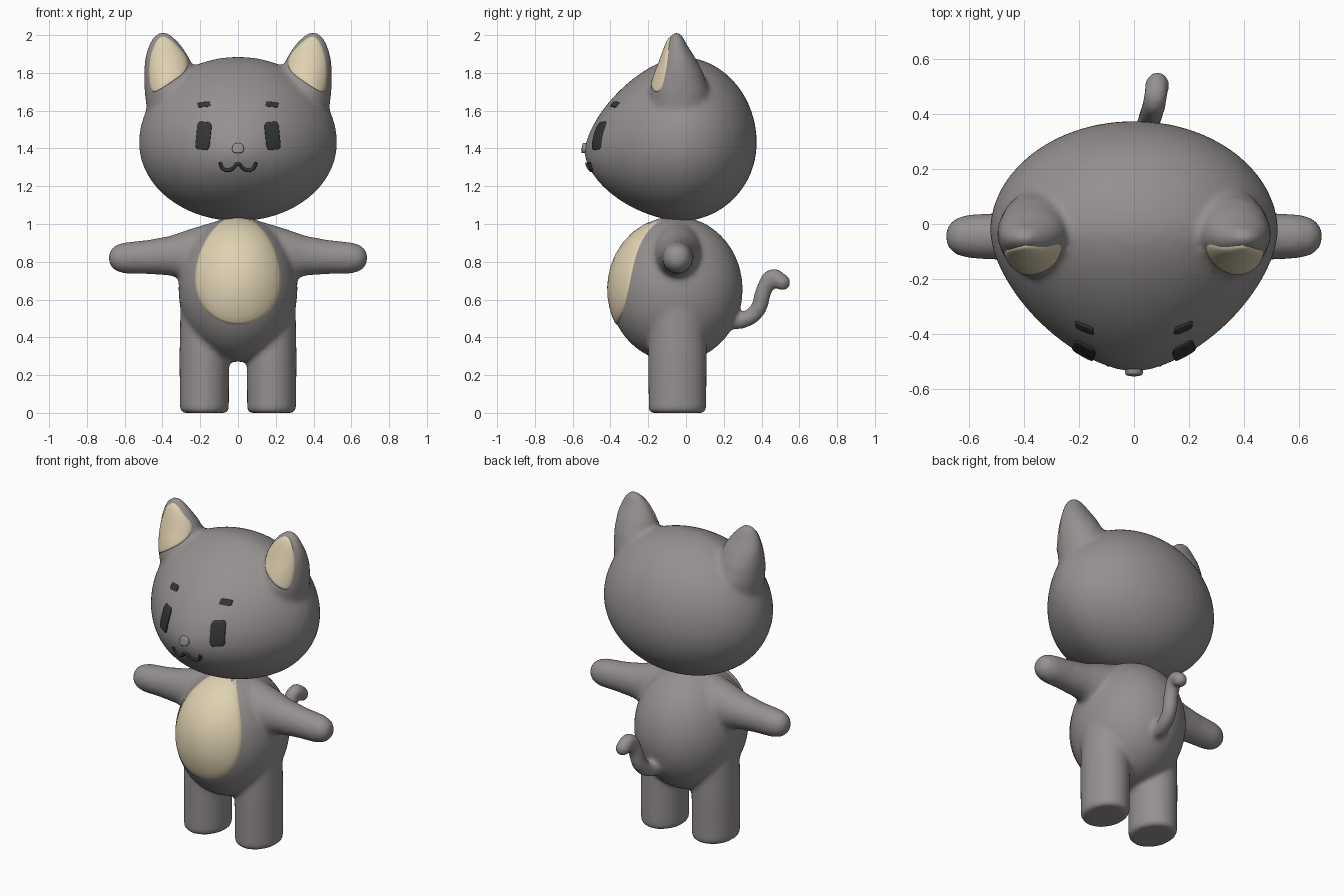
import bpy, bmesh, math
from mathutils import Vector
from mathutils.bvhtree import BVHTree

cube = bpy.data.objects.get("Cube")
if cube:
    bpy.data.objects.remove(cube, do_unlink=True)


def material(name, rgb):
    m = bpy.data.materials.new(name)
    m.use_nodes = True
    m.diffuse_color = (*rgb, 1)
    m.node_tree.nodes["Principled BSDF"].inputs["Base Color"].default_value = (*rgb, 1)
    return m


GREY = material("warm grey fur", (0.30, 0.28, 0.277))
CREAM = material("cream", (0.74, 0.64, 0.44))
DARK = material("charcoal", (0.034, 0.036, 0.036))


def finish(name, bm, mat, sharp=None):
    bmesh.ops.recalc_face_normals(bm, faces=bm.faces)
    mesh = bpy.data.meshes.new(name)
    bm.to_mesh(mesh)
    bm.free()
    mesh.materials.append(mat)
    mesh.shade_smooth()
    if sharp:
        mesh.set_sharp_from_angle(angle=math.radians(sharp))
    ob = bpy.data.objects.new(name, mesh)
    bpy.context.collection.objects.link(ob)
    return ob


def evaluated_mesh(ob):
    bpy.context.view_layer.update()
    dg = bpy.context.evaluated_depsgraph_get()
    return bpy.data.meshes.new_from_object(ob.evaluated_get(dg), depsgraph=dg)


def ball(bm, centre, radii):
    verts = bmesh.ops.create_uvsphere(bm, u_segments=48, v_segments=32, radius=1)["verts"]
    for v in verts:
        v.co = Vector(a * r + c for a, r, c in zip(v.co, radii, centre))
    return verts


def loft(bm, rings, place, seg=32):
    """Closed loft; each ring is (u centre, v centre, along, u radius, v radius)."""
    loops = []
    for u, v, w, ru, rv in rings:
        loops.append([bm.verts.new(place(u + ru * math.cos(a), v + rv * math.sin(a), w))
                      for a in (math.tau * i / seg for i in range(seg))])
    for a, b in zip(loops, loops[1:]):
        for i in range(seg):
            j = (i + 1) % seg
            bm.faces.new((a[i], a[j], b[j], b[i]))
    bm.faces.new(loops[0])
    bm.faces.new(loops[-1])


def tube(points, radius):
    """Mesh of a round tube along a smooth path."""
    cu = bpy.data.curves.new("path", "CURVE")
    cu.dimensions = "3D"
    cu.bevel_depth = radius
    cu.bevel_resolution = 4
    cu.use_fill_caps = True
    sp = cu.splines.new("BEZIER")
    sp.bezier_points.add(len(points) - 1)
    for bp, p in zip(sp.bezier_points, points):
        bp.co = p
        bp.handle_left_type = bp.handle_right_type = "AUTO"
    ob = bpy.data.objects.new("path", cu)
    bpy.context.collection.objects.link(ob)
    mesh = evaluated_mesh(ob)
    bpy.data.objects.remove(ob)
    return mesh


def blend(ob, voxel, rounds):
    """Fuse overlapping volumes into one soft skin and return its search tree."""
    mod = ob.modifiers.new("fuse", "REMESH")
    mod.mode = "VOXEL"
    mod.voxel_size = voxel
    mod = ob.modifiers.new("soften", "SMOOTH")
    mod.factor = 0.5
    mod.iterations = rounds
    mesh = evaluated_mesh(ob)
    ob.modifiers.clear()
    ob.data = mesh
    mesh.shade_smooth()
    if not mesh.materials:
        mesh.materials.append(GREY)
    return BVHTree.FromPolygons([v.co for v in mesh.vertices],
                                [p.vertices[:] for p in mesh.polygons])


def on_skin(tree, x, z):
    hit = tree.ray_cast(Vector((x, -2, z)), Vector((0, 1, 0)))[0]
    return hit or tree.find_nearest(Vector((x, -0.1, z)))[0]


def rounded(corners, times=3):
    for _ in range(times):
        out = []
        for (ax, az), (bx, bz) in zip(corners, corners[1:] + corners[:1]):
            out += [(ax * .75 + bx * .25, az * .75 + bz * .25),
                    (ax * .25 + bx * .75, az * .25 + bz * .75)]
        corners = out
    return corners


def patch(name, outline, tree, thick, mat, sharp=None):
    """Raised plate following the skin, outlined in x and z."""
    bm = bmesh.new()
    n = len(outline)
    cx = sum(p[0] for p in outline) / n
    cz = sum(p[1] for p in outline) / n
    loops = []
    for r, h in ((.1, 1), (.3, 1), (.5, 1), (.7, 1), (.85, 1), (.95, .9), (1, .5), (1, -1.5)):
        loop = []
        for x, z in outline:
            p = on_skin(tree, cx + (x - cx) * r, cz + (z - cz) * r)
            loop.append(bm.verts.new(p - Vector((0, thick * h, 0))))
        loops.append(loop)
    bm.faces.new(loops[0])
    for a, b in zip(loops, loops[1:]):
        for i in range(n):
            j = (i + 1) % n
            bm.faces.new((a[i], a[j], b[j], b[i]))
    bm.normal_update()
    return finish(name, bm, mat, sharp)


SIDES = (("left", 1), ("right", -1))

# Head: ellipsoid drawn out to a muzzle, with ears fused on
bm = bmesh.new()
for v in ball(bm, (0, 0, 0), (1, 1, 1)):
    x, y, z = v.co
    drop = 0
    if y < 0:
        p = 1.6 - 0.06 * z
        s = (math.hypot(x, z) ** p + abs(y) ** p) ** (-1 / p)
        x, y, z = x * s, y * s, z * s
        drop = 0.05 * y * y
    v.co = (0.525 * x, -0.03 + (0.51 if y < 0 else 0.405) * y,
            1.43 + (0.455 if z > 0 else 0.415) * z - drop)
EAR = [(.30, -.03, 1.5, .17, .17), (.345, -.035, 1.7, .15, .16), (.365, -.035, 1.8, .133, .127),
       (.375, -.04, 1.88, .118, .09), (.387, -.05, 1.95, .085, .055),
       (.395, -.05, 1.99, .055, .035), (.398, -.05, 2.012, .025, .018)]
for _, s in SIDES:
    loft(bm, EAR, lambda u, v, w: (s * u, v, w))
head = finish("head", bm, GREY)
head_skin = blend(head, 0.015, 9)

# Body: egg torso, legs, arms and tail fused together
bm = bmesh.new()
ball(bm, (0, -0.055, 0.655), (0.315, 0.355, 0.385))
LEG = [(.178, -.045, 0, .115, .14), (.178, -.045, .015, .13, .153),
       (.178, -.045, .3, .132, .155), (.17, -.045, .62, .135, .15)]
ARM = [(-.045, .83, .1, .15, .19), (-.045, .835, .25, .125, .14), (-.045, .832, .36, .1, .105),
       (-.045, .825, .48, .086, .09), (-.045, .82, .6, .08, .083),
       (-.045, .82, .65, .066, .068), (-.045, .82, .678, .038, .04), (-.045, .82, .685, .012, .012)]
for _, s in SIDES:
    loft(bm, LEG, lambda u, v, w: (s * u, v, w))
    loft(bm, ARM, lambda u, v, w: (s * w, u, v))
TAIL = [(.03, .2, .49), (.04, .3, .49), (.055, .375, .54), (.068, .415, .655),
        (.078, .46, .72), (.085, .51, .69)]
bm.from_mesh(tube(TAIL, 0.044))
ball(bm, TAIL[-1], (0.044,) * 3)
body = finish("body", bm, GREY)
body_skin = blend(body, 0.014, 8)

# Belly patch
egg = []
for i in range(48):
    a = math.tau * i / 48
    egg.append((0.225 * math.cos(a) * (1 - 0.16 * math.sin(a)), 0.755 + 0.288 * math.sin(a)))
patch("belly", egg, body_skin, 0.009, CREAM)

# Face and inner ears
def slab(x, z, w, h, tilt, s):
    c, k = math.cos(tilt), math.sin(tilt)
    box = [(-w, -h), (0, -h), (w, -h), (w, 0), (w, h), (0, h), (-w, h), (-w, 0)]
    return rounded([(s * (x + a * c - b * k), z + a * k + b * c) for a, b in box], 2)


INNER_EAR = [(.37, 2.0), (.43, 1.985), (.475, 1.86), (.465, 1.69), (.41, 1.71), (.225, 1.84)]
for side, s in SIDES:
    patch(side + "_inner_ear", rounded([(s * x, z) for x, z in INNER_EAR]), head_skin, 0.008, CREAM)
    patch(side + "_eye", slab(.183, 1.467, .038, .074, .1, s), head_skin, 0.009, DARK, 40)
    patch(side + "_brow", slab(.18, 1.633, .033, .014, -.08, s), head_skin, 0.009, DARK, 40)

# Nose and mouth
patch("nose", rounded([(-.036, 1.375), (.036, 1.375), (.026, 1.43), (-.026, 1.43)], 2),
      head_skin, 0.018, GREY)
MOUTH = [(.095, 1.325), (.082, 1.295), (.055, 1.284), (.026, 1.295)]
path = [(-x, z) for x, z in MOUTH] + [(0, 1.318)] + MOUTH[::-1]
bm = bmesh.new()
bm.from_mesh(tube([on_skin(head_skin, x, z) - Vector((0, .004, 0)) for x, z in path], 0.009))
finish("mouth", bm, DARK, 50)
